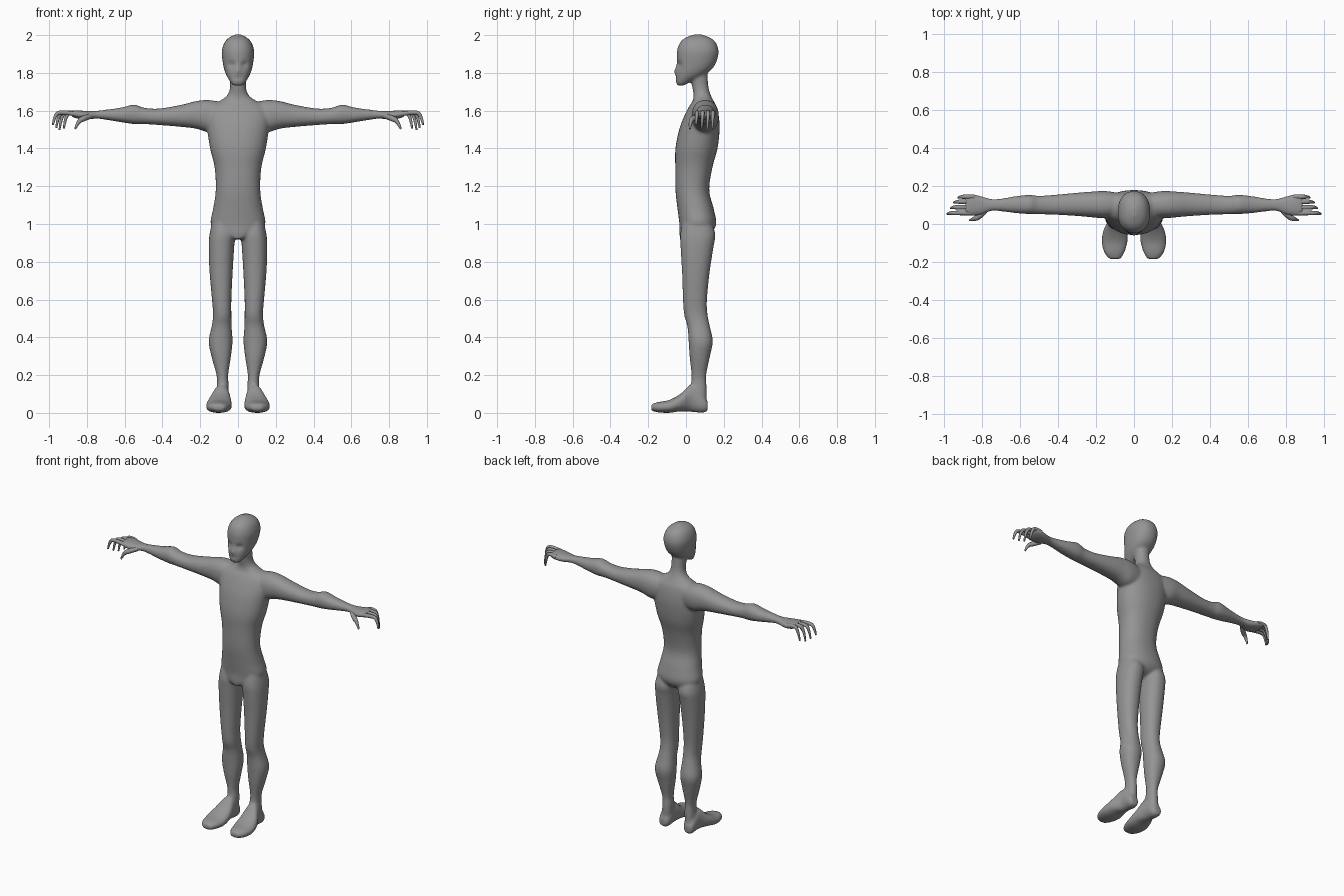
import bpy, bmesh
from math import cos, sin, pi, exp, copysign
from mathutils import Vector

cube = bpy.data.objects.get("Cube")
if cube:
    bpy.data.objects.remove(cube, do_unlink=True)

# Single flat colour
grey = bpy.data.materials.new("plain grey")
grey.use_nodes = True
colour = (.3, .3, .3, 1)
grey.diffuse_color = colour
grey.node_tree.nodes["Principled BSDF"].inputs["Base Color"].default_value = colour


def smooth_rings(rings, steps=4):
    """Resample a list of ring measurements with a Catmull-Rom spline."""
    pts = [Vector(r) for r in rings]
    result = []
    for i in range(len(pts) - 1):
        before, start = pts[max(i - 1, 0)], pts[i]
        end, after = pts[i + 1], pts[min(i + 2, len(pts) - 1)]
        for k in range(steps):
            t = k / steps
            result.append(.5 * (2 * start + (end - before) * t
                                + (2 * before - 5 * start + 4 * end - after) * t * t
                                + (3 * start - before - 3 * end + after) * t ** 3))
    result.append(pts[-1])
    return result


def rounded(value, power):
    return copysign(abs(value) ** power, value)


def loft(bm, axis, rings, side=1, sides=32, power=.9):
    """Skin a closed tube through rings of (position, low a, high a, low b, high b)."""
    loops = []
    for pos, a_low, a_high, b_low, b_high in smooth_rings(rings):
        loop = []
        for k in range(sides):
            angle = 2 * pi * k / sides
            a = (a_low + a_high) / 2 + (a_high - a_low) / 2 * rounded(cos(angle), power)
            b = (b_low + b_high) / 2 + (b_high - b_low) / 2 * rounded(sin(angle), power)
            x, y, z = {"x": (pos, a, b), "y": (a, pos, b), "z": (a, b, pos)}[axis]
            loop.append(bm.verts.new((x * side, y, z)))
        loops.append(loop)
    for lower, upper in zip(loops, loops[1:]):
        for k in range(sides):
            j = (k + 1) % sides
            bm.faces.new((lower[k], lower[j], upper[j], upper[k]))
    bm.faces.new(loops[0])
    bm.faces.new(loops[-1])
    return [v for loop in loops for v in loop]


def symmetric(rings):
    """Expand (position, half width, front, back) to full ring measurements."""
    return [(pos, -half, half, front, back) for pos, half, front, back in rings]


def bump(across, up, width, height):
    return exp(-(across / width) ** 2 - (up / height) ** 2)


# Trunk and neck, from crotch upward
torso = symmetric([
    (.92, .03, -.03, .06), (.95, .1, -.035, .13), (1, .145, -.035, .16),
    (1.08, .132, -.045, .147), (1.18, .118, -.056, .123), (1.3, .124, -.057, .14),
    (1.4, .148, -.056, .167), (1.5, .163, -.036, .178), (1.57, .17, -.01, .174),
    (1.62, .155, .015, .163), (1.65, .1, .035, .147), (1.68, .058, .04, .132),
    (1.72, .043, .034, .12), (1.78, .043, .025, .114), (1.84, .04, .04, .11)])

# Head from chin to crown
head = symmetric([
    (1.733, .028, -.046, -.01), (1.755, .043, -.054, .03), (1.79, .063, -.054, .1),
    (1.83, .076, -.05, .146), (1.88, .084, -.049, .168), (1.92, .085, -.047, .172),
    (1.96, .072, -.032, .158), (1.985, .05, -.005, .13), (2.003, .015, .04, .085)])

# Leg from hip to ankle
leg = [
    (1.04, .03, .13, -.01, .12), (.95, .015, .15, -.03, .155),
    (.88, .02, .155, -.029, .146), (.75, .028, .151, -.021, .126),
    (.6, .035, .138, -.016, .111), (.52, .035, .132, -.01, .114),
    (.46, .034, .139, .007, .126), (.38, .029, .155, .014, .142),
    (.3, .037, .141, .019, .127), (.2, .052, .114, .029, .107),
    (.14, .049, .112, .024, .109), (.05, .05, .12, 0, .11)]

# Foot from heel to toes
foot = [
    (.115, .065, .115, .012, .06), (.09, .05, .125, 0, .1),
    (.03, .044, .131, .005, .15), (-.03, .034, .16, .008, .1),
    (-.09, .033, .17, 0, .068), (-.15, .05, .157, .003, .057),
    (-.184, .07, .13, .012, .045)]

# Arm from shoulder to knuckles
arm = [
    (.06, .04, .16, 1.5, 1.64), (.15, .03, .173, 1.485, 1.656),
    (.22, .035, .17, 1.504, 1.651), (.3, .042, .164, 1.514, 1.631),
    (.42, .049, .153, 1.524, 1.611), (.5, .051, .148, 1.529, 1.616),
    (.55, .052, .153, 1.529, 1.632), (.62, .057, .146, 1.539, 1.616),
    (.7, .067, .133, 1.552, 1.605), (.75, .068, .132, 1.558, 1.599),
    (.8, .049, .146, 1.553, 1.598), (.85, .042, .157, 1.558, 1.602),
    (.885, .048, .152, 1.57, 1.6)]

bm = bmesh.new()
loft(bm, "z", torso)

# Face: eye sockets, nose and mouth line pressed into the front of the head
for v in loft(bm, "z", head, sides=64):
    x, y, z = v.co
    if y < .03:
        v.co.y += .018 * bump(abs(x) - .034, z - 1.843, .017, .014)
        v.co.y -= .012 * bump(x, z - 1.812, .013, .022)
        v.co.y += .006 * bump(x, z - 1.773, .03, .007)

for side in (1, -1):
    loft(bm, "z", leg, side)
    loft(bm, "y", foot, side)
    loft(bm, "x", arm, side)
bmesh.ops.recalc_face_normals(bm, faces=bm.faces)

# Fuse the limbs, trunk and head into one smooth skin
mesh = bpy.data.meshes.new("body")
bm.to_mesh(mesh)
bm.free()
mesh.materials.append(grey)
body = bpy.data.objects.new("body", mesh)
bpy.context.collection.objects.link(body)
fuse = body.modifiers.new("fuse", "REMESH")
fuse.mode = "VOXEL"
fuse.voxel_size = .0075
fuse.use_smooth_shade = True
relax = body.modifiers.new("relax", "SMOOTH")
relax.factor = .5
relax.iterations = 8


def finger(name, side, points, radii):
    """Tapered bent tube through the given joints."""
    curve = bpy.data.curves.new(name, "CURVE")
    curve.dimensions = "3D"
    curve.bevel_depth = 1
    curve.bevel_resolution = 3
    curve.use_fill_caps = True
    spline = curve.splines.new("NURBS")
    spline.points.add(len(points) - 1)
    for point, (x, y, z), radius in zip(spline.points, points, radii):
        point.co = (x * side, y, z, 1)
        point.radius = radius
    spline.order_u = 3
    spline.use_endpoint_u = True
    spline.resolution_u = 6
    guide = bpy.data.objects.new(name + "_guide", curve)
    bpy.context.collection.objects.link(guide)
    graph = bpy.context.evaluated_depsgraph_get()
    tube = bpy.data.meshes.new_from_object(guide.evaluated_get(graph))
    bpy.data.objects.remove(guide, do_unlink=True)
    tube.materials.clear()
    tube.materials.append(grey)
    tube.shade_smooth()
    bpy.context.collection.objects.link(bpy.data.objects.new(name, tube))


# Fingers: name, root x, y, tip x, tip z
fingers = [("index", .86, .058, .98, 1.525), ("middle", .86, .088, .962, 1.508),
           ("ring", .85, .117, .945, 1.498), ("little", .84, .143, .922, 1.505)]
for side, label in ((1, "left"), (-1, "right")):
    for name, root, y, tip, drop in fingers:
        joints = [(root, y, 1.582), (tip - .05, y, 1.594),
                  (tip - .01, y, 1.582), (tip, y - .005, drop)]
        finger(f"{label}_{name}_finger", side, joints, (.013, .012, .01, .005))
    thumb = [(.78, .07, 1.572), (.815, .036, 1.56), (.845, .024, 1.545), (.862, .02, 1.503)]
    finger(f"{label}_thumb", side, thumb, (.014, .016, .011, .005))
